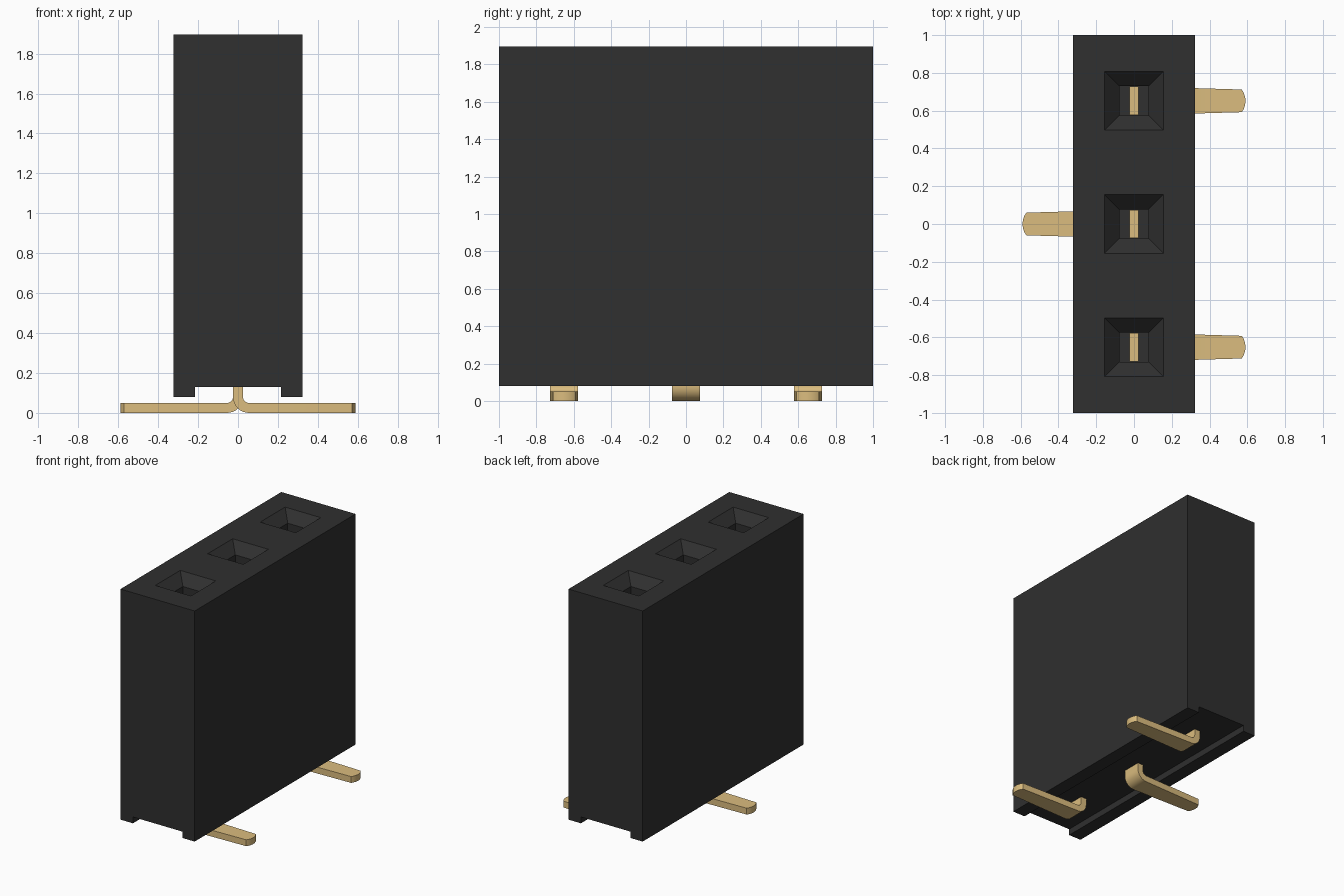
import bpy, bmesh, math

cube = bpy.data.objects.get("Cube")
if cube:
    bpy.data.objects.remove(cube, do_unlink=True)


def make_material(name, rgb):
    mat = bpy.data.materials.new(name)
    mat.use_nodes = True
    mat.diffuse_color = (*rgb, 1)
    mat.node_tree.nodes["Principled BSDF"].inputs["Base Color"].default_value = (*rgb, 1)
    return mat


BLACK = make_material("black plastic", (0.029, 0.029, 0.029))
GOLD = make_material("gold metal", (0.708, 0.504, 0.21))


def loft(name, rings, mat):
    """Closed solid through a row of rings that have equal point counts."""
    bm = bmesh.new()
    loops = [[bm.verts.new(p) for p in ring] for ring in rings]
    for a, b in zip(loops, loops[1:]):
        n = len(a)
        for i in range(n):
            bm.faces.new((a[i], a[(i + 1) % n], b[(i + 1) % n], b[i]))
    bm.faces.new(loops[0])
    bm.faces.new(loops[-1])
    bmesh.ops.recalc_face_normals(bm, faces=bm.faces)
    mesh = bpy.data.meshes.new(name)
    bm.to_mesh(mesh)
    bm.free()
    mesh.materials.append(mat)
    obj = bpy.data.objects.new(name, mesh)
    bpy.context.collection.objects.link(obj)
    return obj


def activate(obj):
    bpy.ops.object.select_all(action='DESELECT')
    obj.select_set(True)
    bpy.context.view_layer.objects.active = obj


PITCH = 0.652
TOP = 1.895
HOLE, RIM, FLOOR = 0.078, 0.155, 0.6

# Housing: block with a channel along its underside
half_profile = [(0.323, TOP), (0.323, 0.08), (0.215, 0.08), (0.215, 0.13)]
profile = half_profile + [(-x, z) for x, z in reversed(half_profile)]
housing = loft("housing", [[(x, y, z) for x, z in profile] for y in (-1, 1)], BLACK)

# Square sockets with funnel mouths
for i in (-1, 0, 1):
    levels = [(FLOOR, HOLE), (TOP - (RIM - HOLE), HOLE), (TOP + 0.02, RIM + 0.02)]
    rings = [[(sx * h, i * PITCH + sy * h, z)
              for sx, sy in ((-1, -1), (1, -1), (1, 1), (-1, 1))] for z, h in levels]
    cutter = loft("socket_cutter", rings, BLACK)
    cutter.hide_render = True
    mod = housing.modifiers.new("socket", 'BOOLEAN')
    mod.operation = 'DIFFERENCE'
    mod.solver = 'EXACT'
    mod.object = cutter
    activate(housing)
    bpy.ops.object.modifier_apply(modifier=mod.name)
    bpy.data.objects.remove(cutter, do_unlink=True)


# Pins: flat strip, bent at the base into a tapering foot with a rounded tip
def pin(name, y, side):
    t, bend, cx, cz = 0.025, 0.055, 0.055, 0.08
    # Each step: centre x, centre z, normal direction, half width
    steps = [(0, 1.3, math.pi, 0.075)]
    for k in range(9):
        a = math.pi + k / 8 * math.pi / 2
        steps.append((cx + bend * math.cos(a), cz + bend * math.sin(a), a, 0.075))
    down = 1.5 * math.pi
    steps += [(x, t, down, w) for x, w in
              ((0.57, 0.06), (0.58, 0.045), (0.587, 0.025), (0.59, 0.008))]
    rings = []
    for x, z, a, w in steps:
        dx, dz = t * math.cos(a), t * math.sin(a)
        rings.append([(side * (x + s * dx), y + v * w, z + s * dz)
                      for s, v in ((1, -1), (1, 1), (-1, 1), (-1, -1))])
    obj = loft(name, rings, GOLD)
    activate(obj)
    bpy.ops.object.shade_smooth_by_angle(angle=math.radians(30))


for name, i, side in (("front_pin", -1, 1), ("middle_pin", 0, -1), ("back_pin", 1, 1)):
    pin(name, i * PITCH, side)
